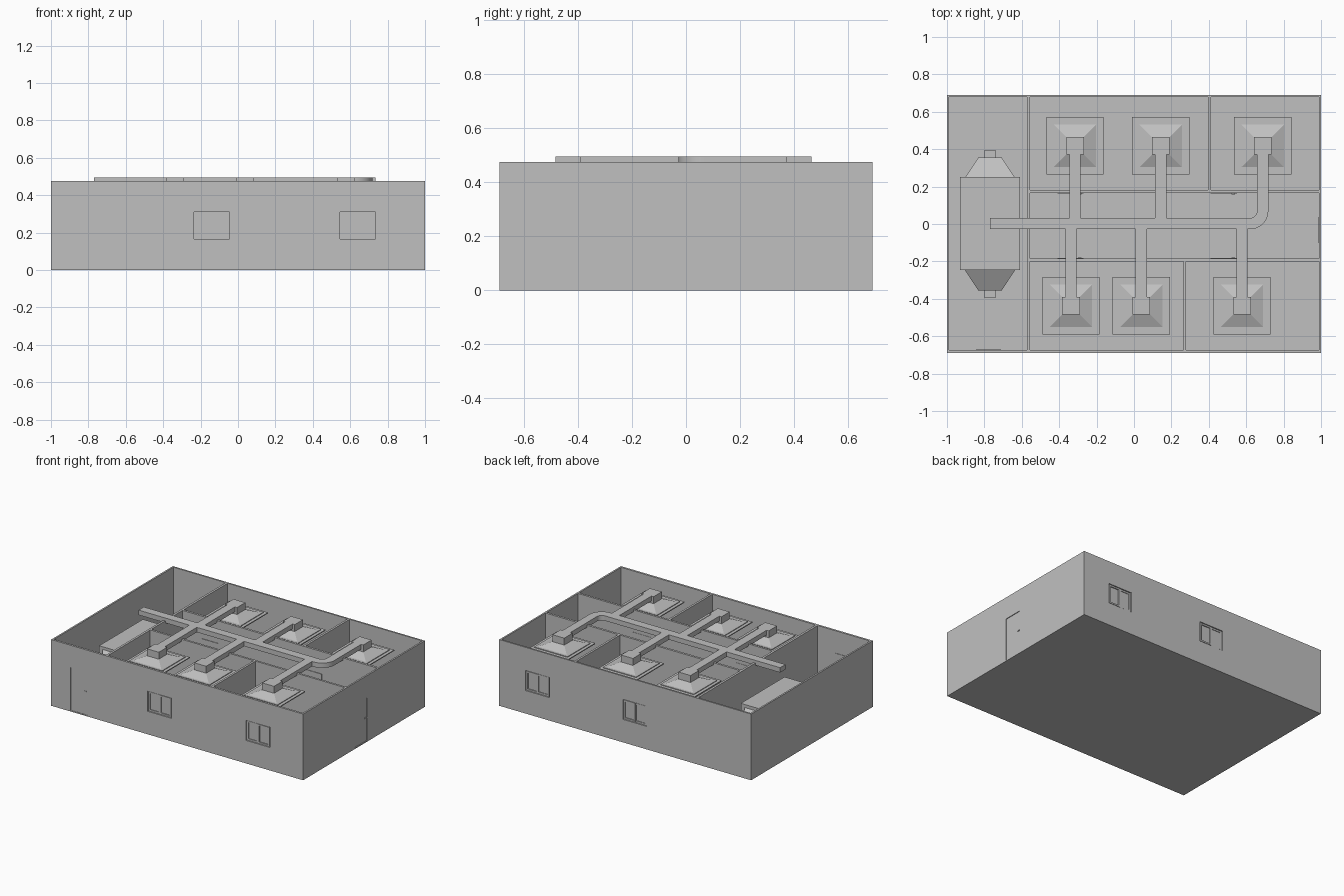
import bpy, bmesh, math
from mathutils import Matrix, Vector

if "Cube" in bpy.data.objects:
    bpy.data.objects.remove(bpy.data.objects["Cube"], do_unlink=True)

# One plain grey for everything
GREY = (0.53, 0.53, 0.53, 1)
grey = bpy.data.materials.new("plain_grey")
grey.use_nodes = True
grey.diffuse_color = GREY
grey.node_tree.nodes["Principled BSDF"].inputs["Base Color"].default_value = GREY


def add_box(bm, x0, x1, y0, y1, z0, z1):
    size = Vector((x1 - x0, y1 - y0, z1 - z0))
    centre = Vector((x0 + x1, y0 + y1, z0 + z1)) / 2
    bmesh.ops.create_cube(bm, size=1, matrix=Matrix.Translation(centre) @ Matrix.Diagonal(size).to_4x4())


def add_prism(bm, outline, z0, z1):
    face = bm.faces.new([bm.verts.new((x, y, z0)) for x, y in outline])
    top = bmesh.ops.extrude_face_region(bm, geom=[face], use_keep_orig=True)["geom"]
    moved = [v for v in top if isinstance(v, bmesh.types.BMVert)]
    bmesh.ops.translate(bm, verts=moved, vec=(0, 0, z1 - z0))


def add_loft(bm, rings):
    """Closed solid through a list of four-cornered rings."""
    loops = [[bm.verts.new(p) for p in ring] for ring in rings]
    for a, b in zip(loops, loops[1:]):
        for i in range(4):
            j = (i + 1) % 4
            bm.faces.new((a[i], a[j], b[j], b[i]))
    bm.faces.new(loops[0])
    bm.faces.new(loops[-1])


def finish(bm, name):
    bmesh.ops.recalc_face_normals(bm, faces=bm.faces[:])
    mesh = bpy.data.meshes.new(name)
    bm.to_mesh(mesh)
    bm.free()
    mesh.materials.append(grey)
    obj = bpy.data.objects.new(name, mesh)
    bpy.context.collection.objects.link(obj)
    return obj


W, D, H = 1.0, 0.69, 0.475
DOOR_TOP, SILL, HEAD = 0.315, 0.165, 0.31
# Each window: left edge and facade side
windows = [(-0.235, -1), (0.546, -1), (-0.171, 1), (0.602, 1)]
WIN = 0.19

# Rooms, window recesses and door recesses cut from a solid block
bm = bmesh.new()
rooms = [(-0.988, -0.573, -0.675, 0.678), (-0.557, 0.396, 0.183, 0.678),
         (0.411, 0.988, 0.183, 0.678), (-0.557, 0.988, -0.185, 0.167),
         (-0.557, 0.264, -0.675, -0.2), (0.279, 0.988, -0.675, -0.2)]
for room in rooms:
    add_box(bm, *room, 0.012, H + 0.1)
for x, side in windows:
    y0, y1 = sorted((side * (D - 0.009), side * (D + 0.02)))
    add_box(bm, x, x + WIN, y0, y1, SILL, HEAD)
add_box(bm, -0.845, -0.71, -D - 0.02, -D + 0.003, 0.008, DOOR_TOP)
add_box(bm, W - 0.005, W + 0.02, -0.1, 0.036, 0.008, DOOR_TOP)
cutter = finish(bm, "room_cutter")
cutter.hide_render = True

bm = bmesh.new()
add_box(bm, -W, W, -D, D, 0, H)
building = finish(bm, "building_walls_and_floor")
cut = building.modifiers.new("rooms", "BOOLEAN")
cut.operation = "DIFFERENCE"
cut.solver = "EXACT"
cut.object = cutter
bpy.context.view_layer.objects.active = building
building.select_set(True)
bpy.ops.object.modifier_apply(modifier=cut.name)
bpy.data.objects.remove(cutter, do_unlink=True)


# Sliding window sashes: two framed panes, one set further forward
def sash(bm, x0, x1, side, depth):
    t = 0.011
    y0, y1 = sorted((side * (D - 0.0095), side * (D - depth)))
    z0, z1 = SILL + 0.004, HEAD - 0.004
    for xa, xb, za, zb in ((x0, x0 + t, z0, z1), (x1 - t, x1, z0, z1),
                           (x0 + t, x1 - t, z0, z0 + t), (x0 + t, x1 - t, z1 - t, z1)):
        add_box(bm, xa, xb, y0, y1, za, zb)


for n, (x, side) in enumerate(windows, 1):
    bm = bmesh.new()
    sash(bm, x + 0.006, x + 0.099, side, 0.005)
    sash(bm, x + 0.093, x + WIN - 0.006, side, 0.002)
    finish(bm, f"window_sashes_{n}")

# Outer door handles, kept within the wall faces
bm = bmesh.new()
add_box(bm, -0.745, -0.722, -D, -D + 0.004, 0.172, 0.178)
add_box(bm, W - 0.006, W, 0.012, 0.032, 0.172, 0.178)
finish(bm, "outer_door_handles")

# Inner doors: thin leaves and handles on both corridor walls
bm = bmesh.new()
for x in (-0.41, 0.41):
    for y in (0.165, -0.187):
        add_box(bm, x, x + 0.14, y - 0.002, y + 0.004, 0.012, DOOR_TOP)
        add_box(bm, x + 0.11, x + 0.13, y - 0.006, y + 0.008, 0.172, 0.178)
add_box(bm, -0.845, -0.71, -0.676, -0.672, 0.012, DOOR_TOP)
add_box(bm, 0.984, 0.99, -0.1, 0.036, 0.012, DOOR_TOP)
finish(bm, "inner_doors")

# Air handler: body with a tapered neck and spout at each end
AX, AZ = -0.77, 0.146
bm = bmesh.new()
add_box(bm, AX - 0.16, AX + 0.16, -0.246, 0.25, 0.012, 0.28)
finish(bm, "air_handler_body")


def upright_ring(y, hx, hz):
    return [(AX - hx, y, AZ - hz), (AX + hx, y, AZ - hz),
            (AX + hx, y, AZ + hz), (AX - hx, y, AZ + hz)]


for side, name in ((-1, "front"), (1, "back")):
    bm = bmesh.new()
    add_loft(bm, [upright_ring(side * 0.245, 0.135, 0.115),
                  upright_ring(side * 0.355, 0.063, 0.05)])
    add_loft(bm, [upright_ring(side * 0.354, 0.03, 0.03),
                  upright_ring(side * 0.395, 0.03, 0.03)])
    finish(bm, f"air_handler_{name}_neck")

# Main duct with an elbow turning towards the back
TOP, UNDER = 0.495, 0.46
BX, BY, INNER, OUTER = 0.62, 0.07, 0.038, 0.098


def arc(radius, steps=16):
    angles = [-math.pi / 2 * (1 - i / steps) for i in range(steps + 1)]
    return [(BX + radius * math.cos(a), BY + radius * math.sin(a)) for a in angles]


outline = [(AX, BY - OUTER)] + arc(OUTER) + [(BX + OUTER, 0.38), (BX + INNER, 0.38)]
outline += arc(INNER)[::-1] + [(AX, BY - INNER)]
bm = bmesh.new()
add_prism(bm, outline, UNDER, TOP)
duct = finish(bm, "main_duct")
bpy.ops.object.select_all(action="DESELECT")
duct.select_set(True)
bpy.context.view_layer.objects.active = duct
bpy.ops.object.shade_smooth_by_angle(angle=math.radians(30))


# Ceiling diffusers: stepped plate, sloped hood, box and branch duct
def flat_ring(x, y, half, z):
    return [(x - half, y - half, z), (x + half, y - half, z),
            (x + half, y + half, z), (x - half, y + half, z)]


def diffuser(n, x, y, branch):
    bm = bmesh.new()
    add_loft(bm, [flat_ring(x, y, 0.153, 0.405), flat_ring(x, y, 0.153, 0.412),
                  flat_ring(x, y, 0.132, 0.412), flat_ring(x, y, 0.132, 0.417),
                  flat_ring(x, y, 0.113, 0.417), flat_ring(x, y, 0.047, 0.445),
                  flat_ring(x, y, 0.047, TOP)])
    finish(bm, f"diffuser_{n}")
    if branch:
        near = 0.03 if y > 0 else -0.026
        y0, y1 = sorted((near, y - math.copysign(0.045, y)))
        bm = bmesh.new()
        add_box(bm, x - 0.03, x + 0.03, y0, y1, UNDER, TOP)
        finish(bm, f"branch_duct_{n}")


for n, x in enumerate((-0.315, 0.143, 0.688)):
    diffuser(n + 1, x, 0.418, n < 2)
for n, x in enumerate((-0.337, 0.039, 0.578)):
    diffuser(n + 4, x, -0.437, True)
